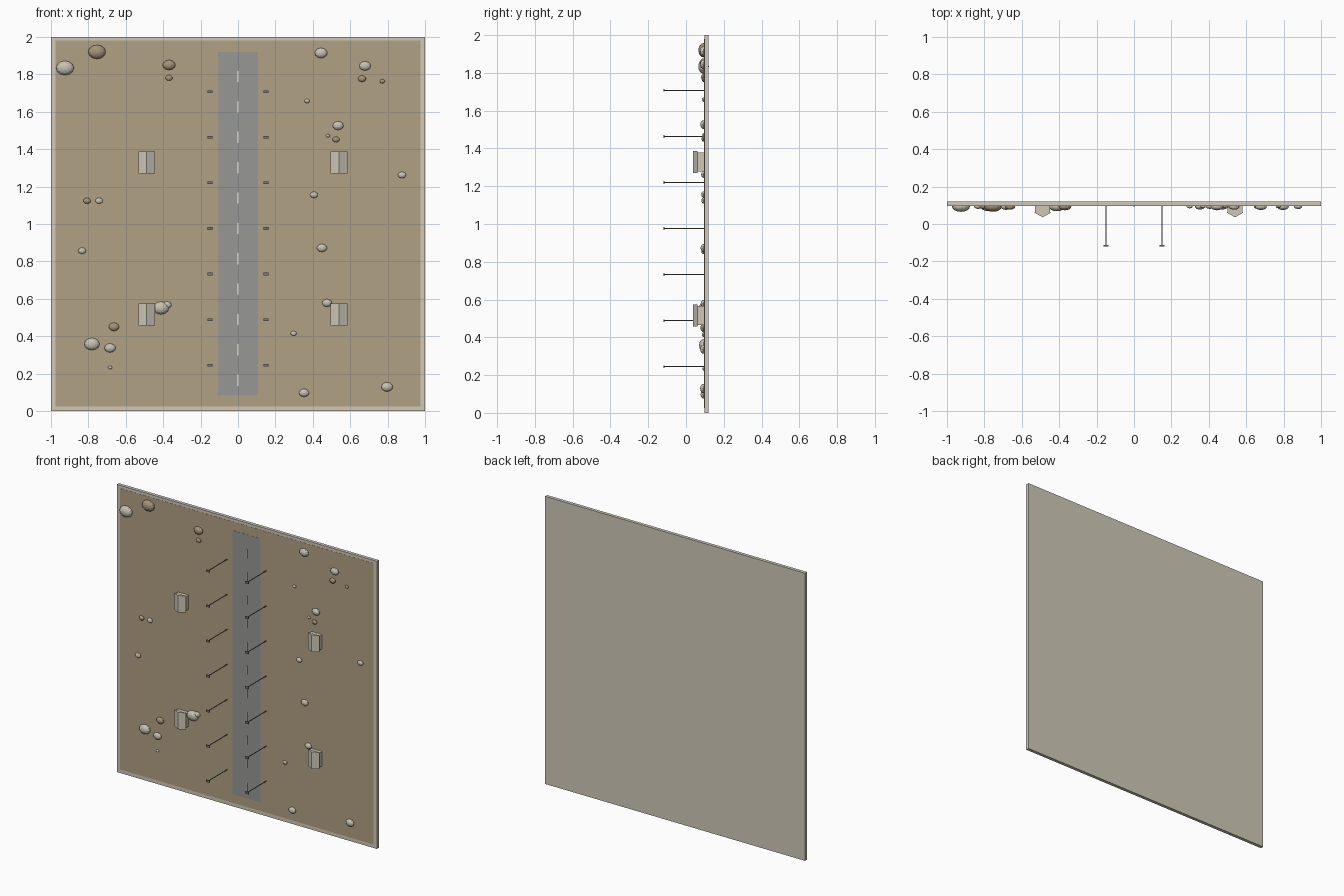
import bpy, bmesh, math
from mathutils import Matrix

if "Cube" in bpy.data.objects:
    bpy.data.objects.remove(bpy.data.objects["Cube"])


def mat(name, r, g, b):
    """Flat material from sRGB 0-255 values."""
    m = bpy.data.materials.new(name)
    m.diffuse_color = [(c / 255) ** 2.2 for c in (r, g, b)] + [1]
    m.use_nodes = True
    m.node_tree.nodes["Principled BSDF"].inputs["Base Color"].default_value = m.diffuse_color
    return m


STONE = mat("pale stone", 208, 201, 184)
SAND = mat("sand", 176, 160, 130)
ROAD = mat("asphalt", 150, 151, 147)
DASH = mat("road paint", 214, 209, 194)
PALE = mat("pale rock", 200, 193, 178)
BROWN = mat("brown rock", 164, 147, 120)
METAL = mat("lamp metal", 120, 120, 120)
WALL = mat("house wall", 205, 198, 180)
ROOF = mat("house roof", 205, 199, 184)

GROUND = 0.096  # y of the ground surface, which faces -y


def finish(name, bm, material):
    bmesh.ops.recalc_face_normals(bm, faces=bm.faces)
    me = bpy.data.meshes.new(name)
    bm.to_mesh(me)
    bm.free()
    me.materials.append(material)
    ob = bpy.data.objects.new(name, me)
    bpy.context.collection.objects.link(ob)
    return ob


def box(name, x0, x1, y0, y1, z0, z1, material):
    bm = bmesh.new()
    m = Matrix.Translation(((x0 + x1) / 2, (y0 + y1) / 2, (z0 + z1) / 2))
    m = m @ Matrix.Diagonal((x1 - x0, y1 - y0, z1 - z0, 1))
    bmesh.ops.create_cube(bm, size=1, matrix=m)
    return finish(name, bm, material)


def prism(name, profile, z0, z1, material):
    """Extrude an (x, y) profile along z."""
    bm = bmesh.new()
    face = bm.faces.new([bm.verts.new((x, y, z0)) for x, y in profile])
    top = bmesh.ops.extrude_face_region(bm, geom=[face])["geom"]
    verts = [v for v in top if isinstance(v, bmesh.types.BMVert)]
    bmesh.ops.translate(bm, vec=(0, 0, z1 - z0), verts=verts)
    return finish(name, bm, material)


def rock(name, x, z, r, material):
    bm = bmesh.new()
    m = (Matrix.Translation((x, 0.093, z)) @ Matrix.Diagonal((r, r * 0.58, r * 0.8, 1))
         @ Matrix.Rotation(math.pi / 2, 4, 'X'))
    bmesh.ops.create_uvsphere(bm, u_segments=12, v_segments=8, radius=1, matrix=m)
    return finish(name, bm, material)


# base slab with a sand field leaving a pale rim
box("base_slab", -1, 1, GROUND + 0.001, 0.12, 0, 2, STONE)
box("sand_field", -0.975, 0.975, GROUND, 0.1, 0.025, 1.98, SAND)

# road and centre line
box("road", -0.107, 0.107, GROUND - 0.001, 0.1, 0.085, 1.92, ROAD)
for i in range(11):
    z = 0.165 + i * 0.1623
    box("road_dash", -0.005, 0.005, GROUND - 0.002, 0.1, z - 0.03, z + 0.03, DASH)

# street lamps along both kerbs
for x in (-0.15, 0.15):
    for i in range(7):
        z = 0.245 + i * 0.2437
        bm = bmesh.new()
        m = Matrix.Translation((x, -0.009, z)) @ Matrix.Rotation(math.pi / 2, 4, 'X')
        bmesh.ops.create_cone(bm, cap_ends=True, segments=8, radius1=0.003,
                              radius2=0.003, depth=0.214, matrix=m)
        finish("lamp_pole", bm, METAL)
        box("lamp_head", x - 0.014, x + 0.014, -0.12, -0.113, z - 0.007, z + 0.007, METAL)

# houses with gabled roofs
for x in (-0.488, 0.54):
    for z in (0.516, 1.329):
        box("house_body", x - 0.04, x + 0.04, 0.059, 0.1, z - 0.05, z + 0.05, WALL)
        prism("house_roof", [(x - 0.045, 0.061), (x + 0.045, 0.061), (x, 0.036)],
              z - 0.058, z + 0.058, ROOF)

# rocks: x, z, radius
pale = [(-.925, 1.834, .048), (.444, 1.914, .034), (.679, 1.845, .031), (.369, 1.658, .014),
        (.535, 1.526, .029), (.481, 1.472, .011), (.877, 1.262, .022), (.406, 1.156, .021),
        (-.743, 1.124, .020), (-.834, .857, .021), (.449, .872, .027), (-.412, .551, .043),
        (-.380, .567, .024), (.476, .578, .026), (-.781, .358, .041), (-.684, .337, .030),
        (-.684, .233, .011), (.297, .415, .016), (.797, .129, .031), (.353, .097, .027)]
brown = [(-.754, 1.920, .047), (-.369, 1.850, .034), (-.369, 1.781, .019), (.663, 1.777, .022),
         (.772, 1.763, .014), (.524, 1.452, .019), (-.807, 1.124, .020), (-.663, .450, .028)]
for r in pale:
    rock("pale_rock", *r, PALE)
for r in brown:
    rock("brown_rock", *r, BROWN)
